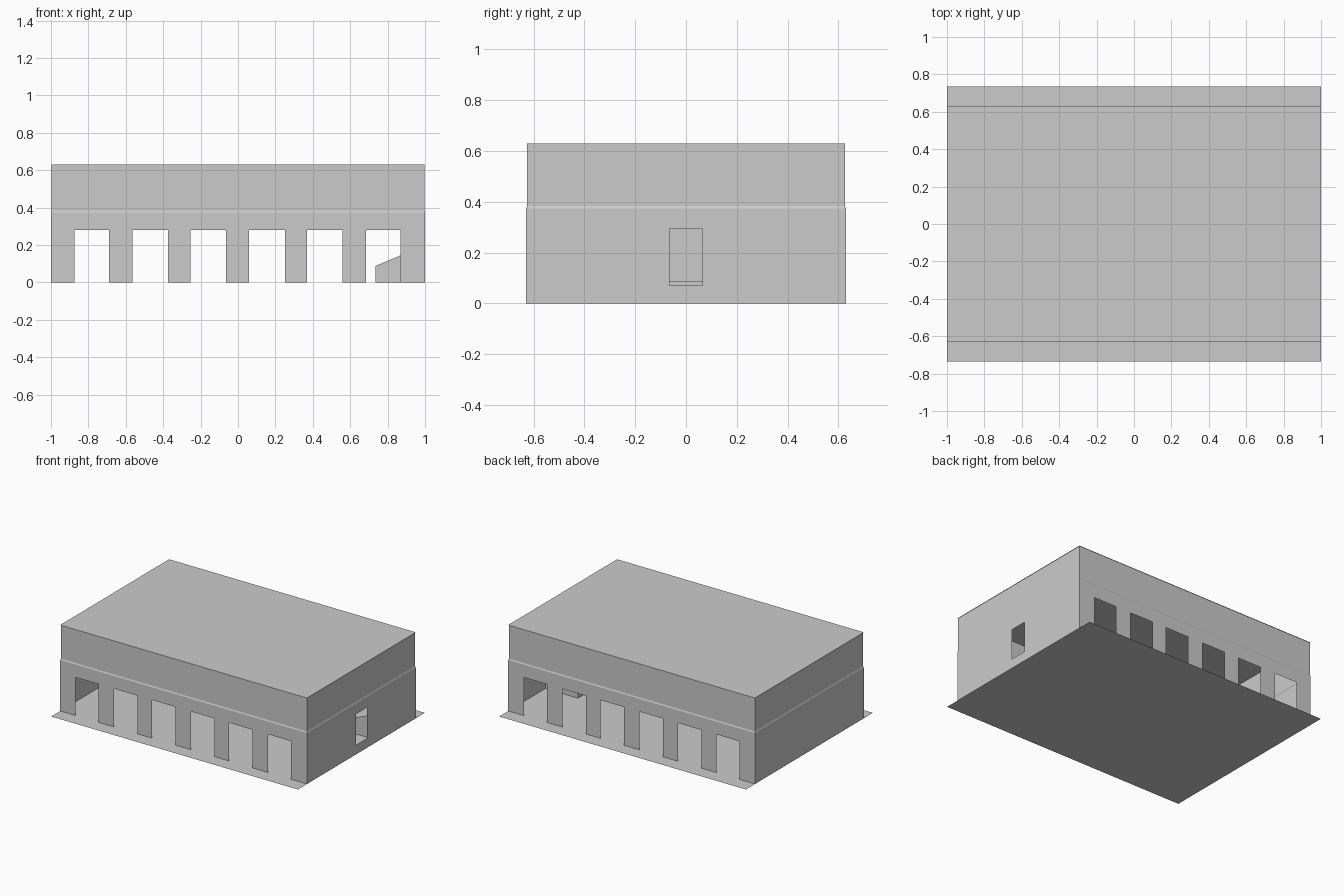
import bpy, bmesh

if "Cube" in bpy.data.objects:
    bpy.data.objects.remove(bpy.data.objects["Cube"])

W, D = 1.0, 0.63           # half width and half depth of the hall
LOW, LEDGE, TOP = 0.373, 0.383, 0.63
INSET = 0.004


def make(name, faces):
    """Build one sheet object from a list of corner loops."""
    bm = bmesh.new()
    for loop in faces:
        bm.faces.new([bm.verts.new(p) for p in loop])
    bmesh.ops.remove_doubles(bm, verts=bm.verts, dist=1e-5)
    me = bpy.data.meshes.new(name)
    bm.to_mesh(me)
    bm.free()
    ob = bpy.data.objects.new(name, me)
    bpy.context.collection.objects.link(ob)
    return ob


def wall_outline(holes, half):
    """Outline of a wall with floor-level openings (u, z), counter-clockwise."""
    pts = [(-half, 0)]
    for a, b, h in holes:
        pts += [(a, 0), (a, h), (b, h), (b, 0)]
    return pts + [(half, 0), (half, LOW), (-half, LOW)]


def ring(z, inset):
    x, y = W - inset, D - inset
    return [(-x, -y, z), (x, -y, z), (x, y, z), (-x, y, z)]


def band(r0, r1):
    return [[r0[i], r0[(i + 1) % 4], r1[(i + 1) % 4], r1[i]] for i in range(4)]


# ground sheet
make("ground_plate", [[(-W, -0.735, 0), (W, -0.735, 0), (W, 0.735, 0), (-W, 0.735, 0)]])

# long walls with six openings each
gaps = [(-0.875, -0.69), (-0.565, -0.375), (-0.255, -0.065),
        (0.06, 0.25), (0.37, 0.56), (0.685, 0.87)]
outline = wall_outline([(a, b, 0.28) for a, b in gaps], W)
make("front_wall", [[(u, -D, z) for u, z in outline]])
make("back_wall", [[(u, D, z) for u, z in reversed(outline)]])

# left end wall, plain
make("left_wall", [[(-W, D, 0), (-W, -D, 0), (-W, -D, LOW), (-W, D, LOW)]])

# right end wall, built round a raised hatch
d, z0, z1 = 0.065, 0.07, 0.295
rects = [(-D, -d, 0, LOW), (d, D, 0, LOW), (-d, d, 0, z0), (-d, d, z1, LOW)]
make("right_wall", [[(W, a, lo), (W, b, lo), (W, b, hi), (W, a, hi)]
                    for a, b, lo, hi in rects])

# ledge, set-back upper walls and flat roof
make("ledge", band(ring(LOW, 0), ring(LEDGE, INSET)))
make("upper_walls", band(ring(LEDGE, INSET), ring(TOP, INSET)))
make("roof", [ring(TOP, 0)])

# open bin with sloping cheeks inside the hatch
b, x0, zl, zh = 0.2, 0.735, 0.088, 0.2
cheeks = [[(x0, y, 0), (W, y, 0), (W, y, zh), (x0, y, zl)] for y in (-b, b)]
make("hatch_bin", cheeks + [[(x0, -b, 0), (x0, b, 0), (x0, b, zl), (x0, -b, zl)]])
